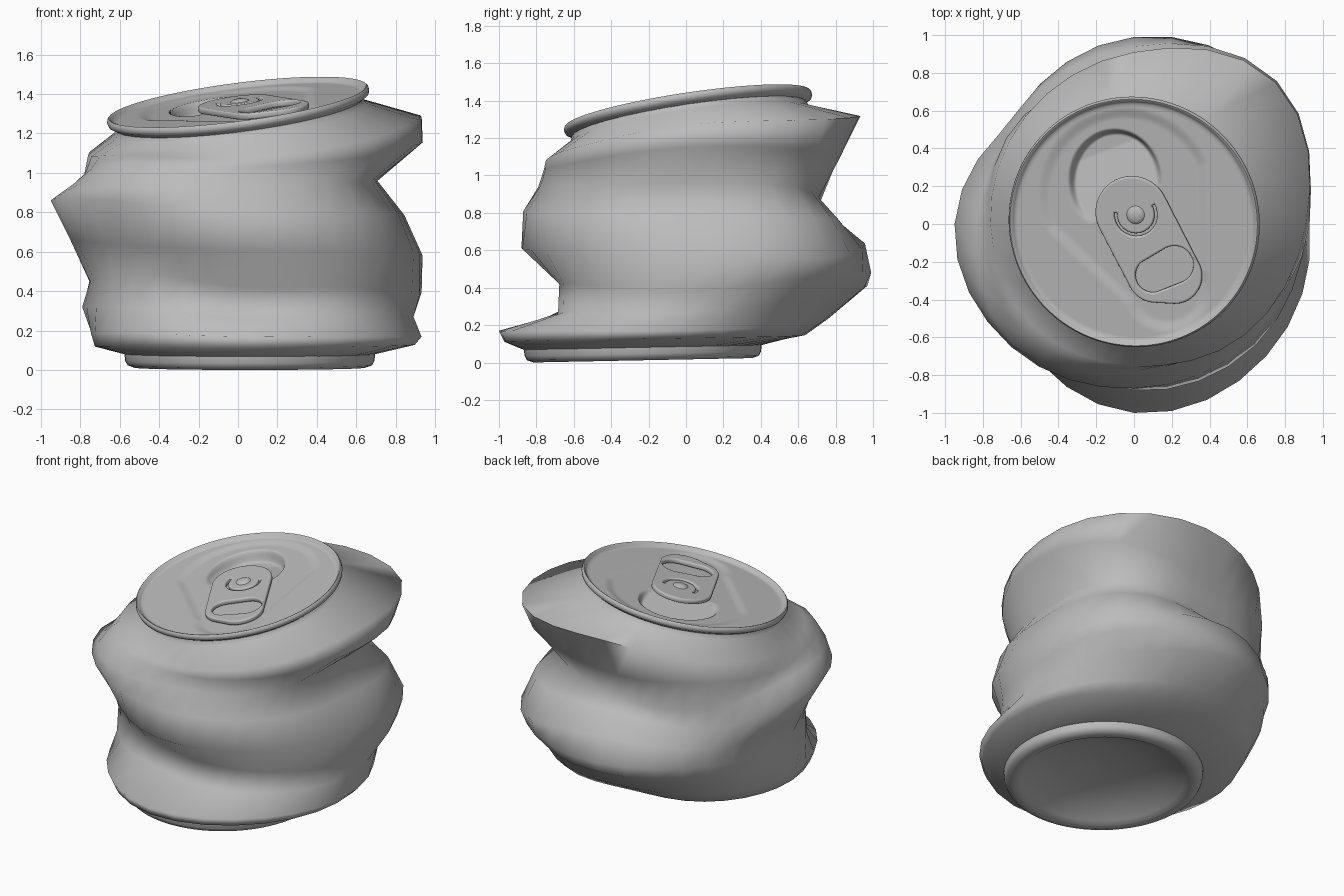
import bpy
import bmesh
from math import sin, cos, tau, radians
from mathutils import Matrix, Vector

cube = bpy.data.objects.get("Cube")
if cube:
    bpy.data.objects.remove(cube, do_unlink=True)

metal = bpy.data.materials.new("bare_grey_metal")
metal.use_nodes = True
grey = (0.5, 0.5, 0.5, 1)
metal.diffuse_color = grey
metal.node_tree.nodes["Principled BSDF"].inputs["Base Color"].default_value = grey


def tilted(origin, slope_x, slope_y):
    """Placement matrix for a disc leaning by the given slopes."""
    normal = Vector((-slope_x, -slope_y, 1)).normalized()
    turn = Vector((0, 0, 1)).rotation_difference(normal)
    return Matrix.Translation(origin) @ turn.to_matrix().to_4x4()


LID = tilted((0, 0.01, 1.345), 0.13, 0.15)
BASE = tilted((0.06, -0.23, 0.012), 0, 0.02)


def finish(name, mesh, angle):
    mesh.materials.clear()
    mesh.materials.append(metal)
    mesh.shade_smooth()
    mesh.set_sharp_from_angle(angle=radians(angle))
    obj = bpy.data.objects.new(name, mesh)
    bpy.context.collection.objects.link(obj)
    return obj


def loft(name, rings, angle=50, cap_start=False):
    """Skin a list of equal-length point rings."""
    bm = bmesh.new()
    loops = [[bm.verts.new(p) for p in ring] for ring in rings]
    for low, high in zip(loops, loops[1:]):
        for i in range(len(low)):
            j = (i + 1) % len(low)
            bm.faces.new((low[i], low[j], high[j], high[i]))
    if cap_start:
        bm.faces.new(loops[0])
    bmesh.ops.recalc_face_normals(bm, faces=bm.faces)
    mesh = bpy.data.meshes.new(name)
    bm.to_mesh(mesh)
    bm.free()
    return finish(name, mesh, angle)


def circle(r, z, matrix, count, height=None):
    points = []
    for i in range(count):
        x, y = r * cos(tau * i / count), r * sin(tau * i / count)
        points.append(matrix @ Vector((x, y, z + (height(x, y) if height else 0))))
    return points


def around(values, t):
    """Closed smooth interpolation through values, t in 0..1."""
    n = len(values)
    k = int(t * n)
    f = t * n - k
    a, b, c, d = (values[(k + i) % n] for i in (-1, 0, 1, 2))
    return b + f / 2 * (c - a + f * (2 * a - 5 * b + 4 * c - d + f * (3 * (b - c) + d - a)))


# Crumpled wall: (radii, heights) in hundredths, from +x counter-clockwise
FOLDS = {
    "lip_under": ((89, 78, 62, 68, 72, 82, 97, 97), (13, 14, 15, 14, 12, 12, 11, 12)),
    "lip_edge": ((93, 84, 76, 74, 74, 85, 100, 99), (17, 20, 24, 21, 18, 19, 17, 17)),
    "low_valley": ((89, 92, 97, 83, 79, 76, 67, 83), (27, 34, 41, 37, 32, 32, 26, 27)),
    "low_rise": ((92, 103, 99, 86, 75, 76, 66, 83), (38, 46, 48, 47, 45, 50, 42, 42)),
    "mid_swell": ((92, 107, 94, 86, 85, 79, 88, 91), (59, 56, 65, 59, 66, 63, 61, 60)),
    "mid_ridge": ((83, 97, 78, 83, 95, 92, 87, 87), (79, 77, 76, 72, 86, 86, 81, 80)),
    "high_valley": ((70, 82, 71, 80, 83, 90, 78, 78), (96, 94, 83, 84, 94, 93, 94, 95)),
    "high_rise": ((93, 99, 76, 82, 78, 83, 76, 82), (115, 113, 101, 104, 99, 105, 103, 107)),
    "high_ridge": ((91, 106, 91, 81, 76, 76, 75, 83), (127, 130, 131, 118, 109, 109, 107, 115)),
}
SIDES = 32
wall = [circle(0.635, 0.068, BASE, SIDES)]
for radii, heights in FOLDS.values():
    ring = []
    for i in range(SIDES):
        t = i / SIDES
        r, z = around(radii, t) / 100, around(heights, t) / 100
        ring.append(Vector((r * cos(tau * t), r * sin(tau * t), z)))
    wall.append(ring)
wall.append(circle(0.645, -0.075, LID, SIDES))
wall.append(circle(0.635, -0.045, LID, SIDES))
loft("crumpled_wall", wall, angle=100)

# Domed underside with its standing ring
base_profile = [(0.02, 0.13), (0.25, 0.115), (0.42, 0.07), (0.52, 0.02), (0.55, 0.002),
                (0.585, 0), (0.62, 0.012), (0.632, 0.035), (0.636, 0.07)]
loft("base_ring", [circle(r, z, BASE, 64) for r, z in base_profile], cap_start=True)


def capsule_distance(p, a, ra, b, rb):
    """Signed distance to a tapered capsule."""
    axis = b - a
    t = max(0, min(1, (p - a).dot(axis) / axis.length_squared))
    return (p - a - axis * t).length - ra - (rb - ra) * t


def step(d, width):
    t = max(0, min(1, 0.5 - d / width))
    return t * t * (3 - 2 * t)


def lid_height(x, y):
    """Pressed teardrop panel and the pushed-in mouth."""
    p = Vector((x, y))
    d = capsule_distance(p, Vector((-0.04, 0.14)), 0.44, Vector((0.17, -0.35)), 0.21)
    h = -0.014 * step(d, 0.07)
    mouth = ((x + 0.1) / 0.235) ** 2 + ((y - 0.21) / 0.265) ** 2 - 1
    slope = max(0, min(1, (y - 0.08 - 0.4 * x) / 0.35))
    return h - 0.075 * slope * step(mouth, 0.3)


# Lid panel running out into the rolled rim
RINGS, SEGMENTS = 80, 240
lid = [circle(0.62 * (i + 0.2) / RINGS, -0.012, LID, SEGMENTS, lid_height) for i in range(RINGS)]
rim_profile = [(0.63, -0.012), (0.643, -0.004), (0.652, 0.011), (0.66, 0.014), (0.667, 0.007),
               (0.67, -0.008), (0.665, -0.025), (0.648, -0.035), (0.634, -0.045)]
lid += [circle(r, z, LID, SEGMENTS) for r, z in rim_profile]
loft("lid", lid, cap_start=True)


def hull(*discs, count=64):
    """Outline wrapped around discs given as (x, y, radius)."""
    points = []
    for i in range(count):
        wx, wy = cos(tau * i / count), sin(tau * i / count)
        x, y, r = max(discs, key=lambda d: d[0] * wx + d[1] * wy + d[2])
        points.append(Vector((x + wx * r, y + wy * r)))
    return points


def arc(centre, r, start, end, count=16):
    angles = [radians(start + (end - start) * i / count) for i in range(count + 1)]
    return [centre + Vector((cos(a), sin(a))) * r for a in angles]


# Pull tab: outline with a finger hole and a curved slit around the rivet
rivet_centre = Vector((0.01, 0.04))
outlines = [
    hull((-0.01, 0.05, 0.185), (0.11, -0.28, 0.14), (0.21, -0.285, 0.14)),
    hull((0.095, -0.285, 0.1), (0.215, -0.225, 0.11)),
    arc(rivet_centre, 0.125, 170, 395) + arc(rivet_centre, 0.09, 395, 170),
]
curve = bpy.data.curves.new("pull_tab_outline", "CURVE")
curve.dimensions = "2D"
curve.fill_mode = "BOTH"
curve.extrude = 0.006
curve.bevel_depth = 0.01
curve.bevel_resolution = 2
for points in outlines:
    spline = curve.splines.new("POLY")
    spline.points.add(len(points) - 1)
    for target, p in zip(spline.points, points):
        target.co = (p.x, p.y, 0, 1)
    spline.use_cyclic_u = True
helper = bpy.data.objects.new("pull_tab_outline", curve)
bpy.context.collection.objects.link(helper)
graph = bpy.context.evaluated_depsgraph_get()
tab_mesh = bpy.data.meshes.new_from_object(helper.evaluated_get(graph))
bpy.data.objects.remove(helper, do_unlink=True)
tab = finish("pull_tab", tab_mesh, 40)
tab.matrix_world = LID @ Matrix.Translation((0, 0, -0.005))

# Rivet holding the tab
at_rivet = LID @ Matrix.Translation((rivet_centre.x, rivet_centre.y, 0))
rivet_profile = [(0.005, 0.024), (0.03, 0.022), (0.045, 0.014), (0.052, 0.006), (0.06, -0.04)]
loft("rivet", [circle(r, z, at_rivet, 32) for r, z in rivet_profile], cap_start=True)
